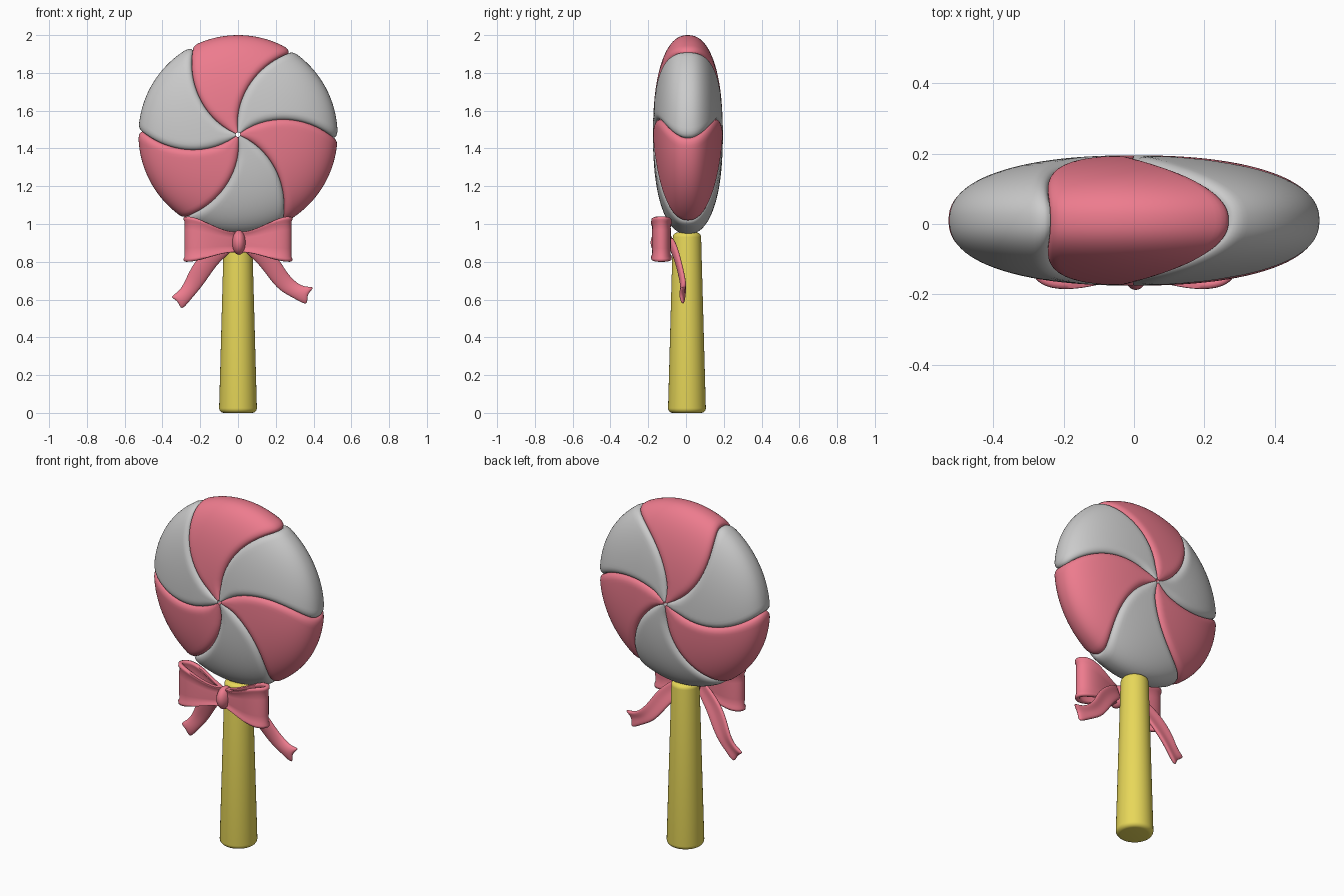
import bpy, bmesh
from math import sin, cos, pi, radians, sqrt

if "Cube" in bpy.data.objects:
    bpy.data.objects.remove(bpy.data.objects["Cube"])


def material(name, rgb):
    m = bpy.data.materials.new(name)
    m.diffuse_color = (*rgb, 1)
    m.use_nodes = True
    m.node_tree.nodes["Principled BSDF"].inputs["Base Color"].default_value = m.diffuse_color
    return m


PINK = material("pink", (0.85, 0.2, 0.27))
YELLOW = material("yellow", (0.8, 0.68, 0.1))


def make(name, verts, faces, mat=None, angle=50):
    me = bpy.data.meshes.new(name)
    me.from_pydata(verts, [], faces)
    bm = bmesh.new()
    bm.from_mesh(me)
    bmesh.ops.remove_doubles(bm, verts=bm.verts, dist=1e-5)
    bmesh.ops.recalc_face_normals(bm, faces=bm.faces)
    bm.to_mesh(me)
    bm.free()
    ob = bpy.data.objects.new(name, me)
    bpy.context.collection.objects.link(ob)
    if mat:
        me.materials.append(mat)
    bpy.ops.object.select_all(action='DESELECT')
    ob.select_set(True)
    bpy.context.view_layer.objects.active = ob
    bpy.ops.object.shade_smooth_by_angle(angle=radians(angle))
    return ob


# Candy: six swirled, pillowed wedges of a flattened disc
R, H, CY, CZ, EXP = 0.527, 0.185, 0.01, 1.473, 2.3
NP = 48
TS = [0, .008, .02, .04, .07] + [.1 + .05 * i for i in range(17)] + [.93, .96, .98, .992, 1]


def wedge(k):
    verts, faces = [], []
    nt = len(TS)
    for i in range(NP + 1):
        a = 0.012 + (pi - 0.024) * i / NP
        c = cos(a)
        r = max(R * sin(a) ** (2 / EXP), 0.012)
        y = -H * (1 if c > 0 else -1) * abs(c) ** (2 / EXP)
        nr, ny = r ** (EXP - 1) / R ** EXP, abs(y) ** (EXP - 1) / H ** EXP
        ln = sqrt(nr * nr + ny * ny)
        nr, ny = nr / ln, ny / ln * (1 if y > 0 else -1)
        for t in TS:
            width = r * pi / 3
            b = min(0.04, width * 0.45)
            u = max(0, 1 - min(t, 1 - t) * width / b)
            drop = 0.6 * b * (1 - sqrt(1 - u * u))
            ang = radians(58 + 60 * (k + t) + 40 * (1 - r / R))
            rr = r - nr * drop
            verts.append((rr * cos(ang), CY + y - ny * drop, CZ + rr * sin(ang)))
    idx = lambda i, j: i * nt + j
    for i in range(NP):
        for j in range(nt - 1):
            faces.append((idx(i, j), idx(i + 1, j), idx(i + 1, j + 1), idx(i, j + 1)))
    # side walls and inner end
    for j in (0, nt - 1):
        for i in range(NP // 2 - 1):
            faces.append((idx(i, j), idx(i + 1, j), idx(NP - i - 1, j), idx(NP - i, j)))
        m = NP // 2
        faces.append((idx(m - 1, j), idx(m, j), idx(m + 1, j)))
    for j in range(nt - 1):
        faces.append((idx(0, j), idx(0, j + 1), idx(NP, j + 1), idx(NP, j)))
    make(f"candy_wedge_{k + 1}", verts, faces, PINK if k % 2 == 0 else None)


for k in range(6):
    wedge(k)


# Surface of revolution about a vertical axis
def lathe(name, profile, centre, mat, n=40, sy=1):
    verts = [(centre[0] + r * cos(2 * pi * j / n), centre[1] + sy * r * sin(2 * pi * j / n), centre[2] + z)
             for r, z in profile for j in range(n)]
    faces = [(i * n + j, i * n + (j + 1) % n, (i + 1) * n + (j + 1) % n, (i + 1) * n + j)
             for i in range(len(profile) - 1) for j in range(n)]
    faces += [tuple(range(n)), tuple(range((len(profile) - 1) * n, len(profile) * n))]
    return make(name, verts, faces, mat)


# Stick: tapered, with rounded ends
steps = [radians(15 * i) for i in range(7)]
stick = [(0.075 + 0.025 * sin(a), 0.025 - 0.025 * cos(a)) for a in steps]
stick += [(0.05 + 0.025 * cos(a), 0.93 + 0.025 * sin(a)) for a in steps]
lathe("stick", stick, (0, 0.005, 0), YELLOW)

# Bow knot
knot = [(max(0.037 * sin(pi * i / 20), 0.001), -0.065 * cos(pi * i / 20)) for i in range(21)]
lathe("bow_knot", knot, (0.005, -0.128, 0.902), PINK, 32, 1.6)


# Bow loops: teardrop ribbon rings, flared outwards, with thick hems
def bow_loop(name, s):
    n, verts, faces = 56, [], []
    section = [(0, -1), (.011, -.97), (.012, -.86), (.006, -.77), (.007, -.4), (.007, .4),
               (.006, .77), (.012, .86), (.011, .97), (0, 1)]
    section += [(-w, h) for w, h in section[-2:0:-1]]
    m = len(section)

    def path(a):
        return 0.02 + 0.128 * (1 - cos(a)), -0.13 + 0.058 * sin(a) * (0.35 + 0.65 * sin(a / 2) ** 2)

    for i in range(n):
        a = 2 * pi * i / n
        x, y = path(a)
        (x0, y0), (x1, y1) = path(a - .02), path(a + .02)
        ln = sqrt((x1 - x0) ** 2 + (y1 - y0) ** 2)
        nx, ny = (y1 - y0) / ln, -(x1 - x0) / ln
        t = (x - 0.02) / 0.256
        f = t * t * (3 - 2 * t)
        half, zc = 0.055 + 0.065 * f, 0.905 + 0.015 * f
        for w, h in section:
            verts.append((s * (x + nx * w), y + ny * w, zc + half * h))
    for i in range(n):
        for j in range(m):
            i2, j2 = (i + 1) % n, (j + 1) % m
            faces.append((i * m + j, i2 * m + j, i2 * m + j2, i * m + j2))
    make(name, verts, faces, PINK, 70)


bow_loop("bow_loop_right", 1)
bow_loop("bow_loop_left", -1)


# Ribbon tails: creased strips with a forked end (outer x, z, inner x, z, y)
def tail(name, rows, notch):
    verts, faces = [], []
    for i, (xo, zo, xi, zi, y) in enumerate(rows):
        mid = notch if i == len(rows) - 1 else ((xo + xi) / 2, (zo + zi) / 2)
        verts += [(xo, y, zo), (mid[0], y - 0.015, mid[1]), (xi, y, zi)]
    for i in range(len(rows) - 1):
        for j in range(2):
            a = i * 3 + j
            faces.append((a, a + 1, a + 4, a + 3))
    ob = make(name, verts, faces, PINK, 180)
    sol = ob.modifiers.new("thickness", 'SOLIDIFY')
    sol.thickness, sol.offset = 0.028, 0
    sub = ob.modifiers.new("smooth", 'SUBSURF')
    sub.levels = sub.render_levels = 3


tail("ribbon_tail_right", [
    (.05, .95, .02, .86, -.075), (.20, .85, .10, .80, -.04), (.26, .74, .165, .71, -.015),
    (.31, .69, .22, .645, -.005), (.355, .665, .29, .61, -.01), (.42, .67, .38, .555, -.015)], (.36, .63))
tail("ribbon_tail_left", [
    (-.05, .95, -.02, .86, -.075), (-.20, .85, -.10, .80, -.04), (-.26, .75, -.16, .71, -.015),
    (-.285, .69, -.205, .65, -.005), (-.315, .64, -.25, .60, -.01), (-.37, .61, -.305, .53, -.015)], (-.315, .595))
